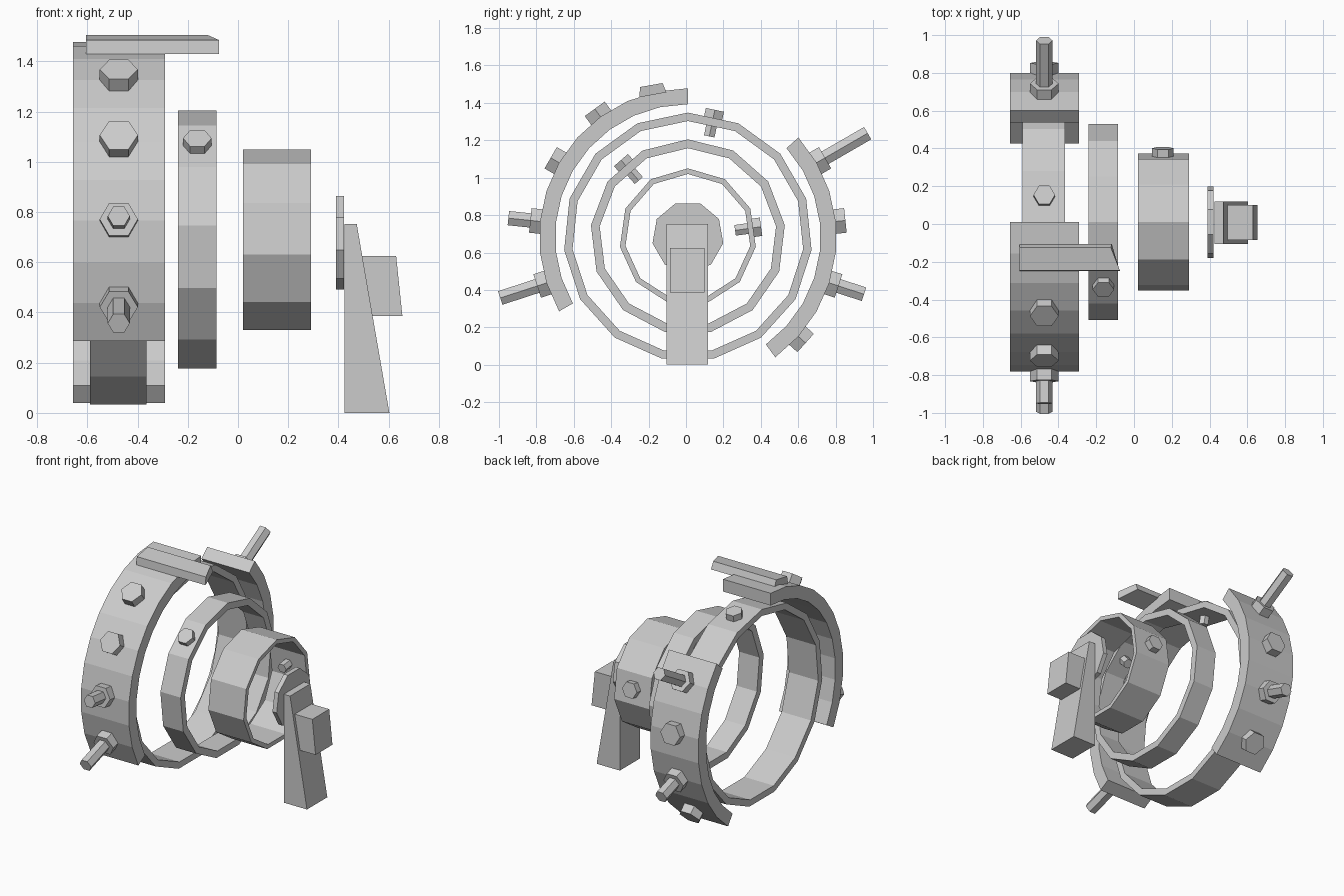
import bpy, bmesh
from math import sin, cos, radians, pi

if "Cube" in bpy.data.objects:
    bpy.data.objects.remove(bpy.data.objects["Cube"])

CY, CZ = 0.01, 0.683          # shared axis of all rings, running along x


def polar(x, r, deg):
    return (x, CY + r * cos(radians(deg)), CZ + r * sin(radians(deg)))


def loft(name, sections, closed=False):
    """Skin a list of equally sized point loops; cap the ends unless closed."""
    bm = bmesh.new()
    rows = [[bm.verts.new(p) for p in s] for s in sections]
    n = len(rows[0])
    for i in range(len(rows) if closed else len(rows) - 1):
        a, b = rows[i], rows[(i + 1) % len(rows)]
        for j in range(n):
            k = (j + 1) % n
            bm.faces.new((a[j], a[k], b[k], b[j]))
    if not closed:
        bm.faces.new(rows[0])
        bm.faces.new(rows[-1])
    bmesh.ops.recalc_face_normals(bm, faces=bm.faces)
    mesh = bpy.data.meshes.new(name)
    bm.to_mesh(mesh)
    bm.free()
    ob = bpy.data.objects.new(name, mesh)
    bpy.context.collection.objects.link(ob)
    return ob


def band(x0, x1, r_in, r_out, deg):
    return [polar(x0, r_in, deg), polar(x1, r_in, deg),
            polar(x1, r_out, deg), polar(x0, r_out, deg)]


def ring(name, x0, x1, r_out, thick, sides):
    loft(name, [band(x0, x1, r_out - thick, r_out, 90 + 360 * i / sides)
                for i in range(sides)], closed=True)


def arc(name, start, end, segments):
    loft(name, [band(-0.657, -0.29, 0.71, 0.795, start + (end - start) * i / segments)
                for i in range(segments + 1)])


def hex_rod(name, x, deg, r0, r1, size):
    """Six-sided rod pointing away from the axis, a corner towards x."""
    c, s = cos(radians(deg)), sin(radians(deg))
    sections = []
    for r in (r0, r1):
        _, y, z = polar(x, r, deg)
        sections.append([(x + size * cos(k * pi / 3),
                          y - s * size * sin(k * pi / 3),
                          z + c * size * sin(k * pi / 3)) for k in range(6)])
    loft(name, sections)


def side_prism(name, profile, y0, y1):
    loft(name, [[(x, y, z) for x, z in profile] for y in (y0, y1)])


# nested rings
ring("large_ring", -0.59, -0.365, 0.665, 0.045, 15)
ring("middle_ring", -0.24, -0.085, 0.522, 0.047, 13)
ring("small_ring", 0.02, 0.29, 0.367, 0.03, 11)

# pins with heads through each ring
for label, x, deg, tip, head0, head1 in (
        ("large", -0.475, 78, 0.55, 0.62, 0.695),
        ("middle", -0.162, 131, 0.40, 0.47, 0.545),
        ("small", 0.153, 8, 0.255, 0.325, 0.395)):
    hex_rod(label + "_pin_head", x, deg, head0, head1, 0.057)
    hex_rod(label + "_pin_shaft", x, deg, tip, head0 + 0.01, 0.033)

# outer armour arcs
arc("left_arc", 90, 210, 10)
arc("right_arc", -54, 42, 8)

# bolts on the arcs, some with long spikes: angle -> spike tip radius
for deg, tip in {126: 0, 150: 0, 174: 0.965, 198: 1.055,
                 30: 1.11, 6: 0, -18: 0.99, -42: 0}.items():
    hex_rod("arc_bolt", -0.475, deg, 0.76, 0.847, 0.076)
    if tip:
        hex_rod("arc_spike", -0.475, deg, 0.80, tip, 0.044)

# pointer bar on top, with a skewed end
bar = [(-0.25, 1.43), (-0.245, 1.485), (-0.125, 1.506), (-0.105, 1.456)]
loft("top_bar", [[(-0.605, y, z) for y, z in bar],
                 [(x, y, z) for x, (y, z) in zip((-0.075, -0.075, -0.122, -0.118), bar)]])

# hub disc, corner down
loft("hub_disc", [[polar(x, 0.192, -90 + 40 * k) for k in range(9)] for x in (0.39, 0.422)])

# wedge stand and its block
side_prism("stand_wedge", [(0.425, 0), (0.603, 0), (0.473, 0.752), (0.425, 0.752)], -0.105, 0.118)
side_prism("stand_block", [(0.48, 0.385), (0.655, 0.385), (0.63, 0.625), (0.48, 0.625)], -0.085, 0.1)
